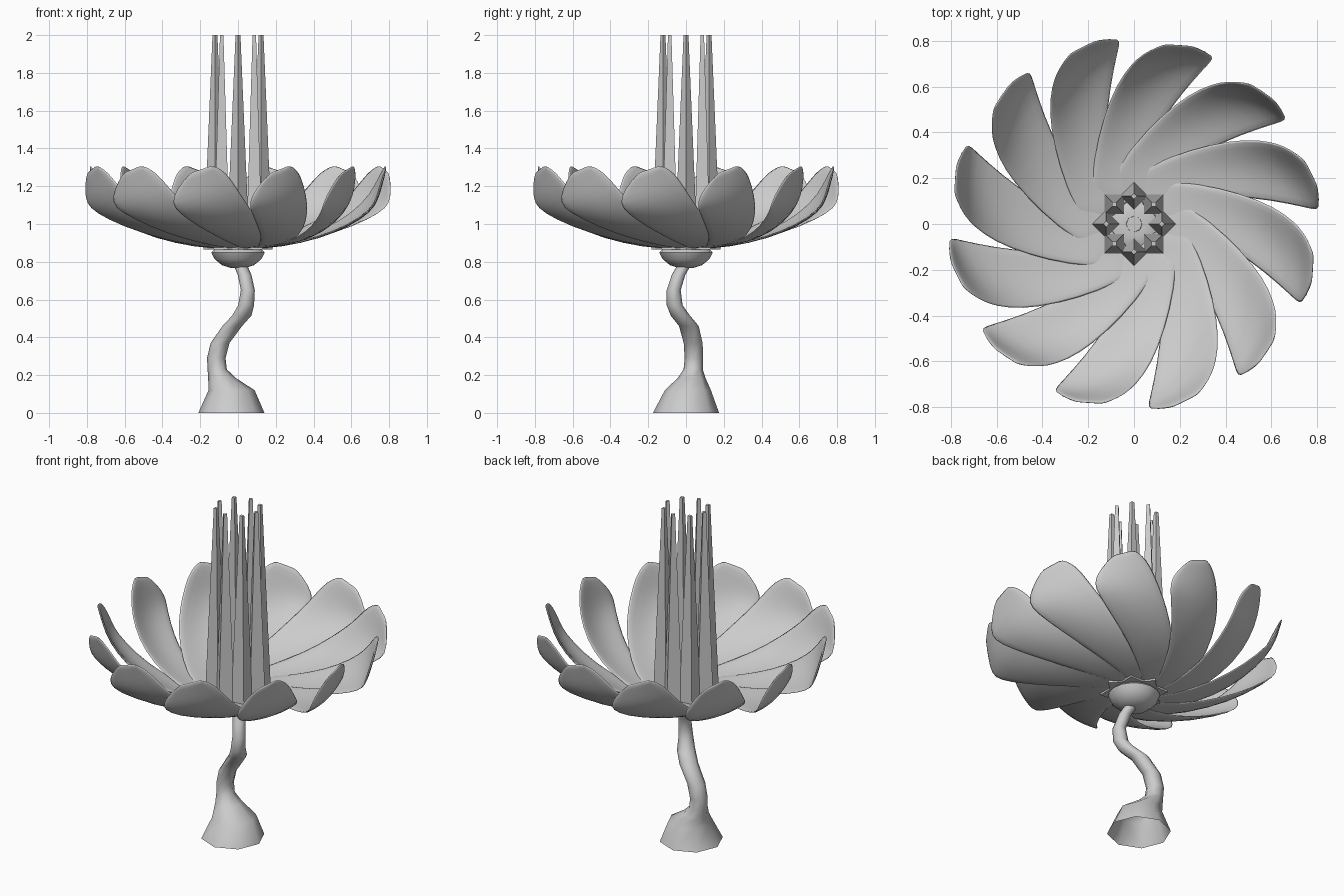
import bpy, bmesh, math
from mathutils import Vector, Matrix

if "Cube" in bpy.data.objects:
    bpy.data.objects.remove(bpy.data.objects["Cube"])

grey = bpy.data.materials.new("light_grey")
grey.diffuse_color = (0.6, 0.6, 0.6, 1)
grey.use_nodes = True
grey.node_tree.nodes["Principled BSDF"].inputs["Base Color"].default_value = grey.diffuse_color


def make(name, bm, smooth=None):
    bmesh.ops.recalc_face_normals(bm, faces=bm.faces)
    me = bpy.data.meshes.new(name)
    bm.to_mesh(me)
    bm.free()
    me.materials.append(grey)
    ob = bpy.data.objects.new(name, me)
    bpy.context.collection.objects.link(ob)
    if smooth:
        bpy.context.view_layer.objects.active = ob
        ob.select_set(True)
        bpy.ops.object.shade_smooth_by_angle(angle=math.radians(smooth))
        ob.select_set(False)
    return ob


def grid(bm, rows, closed=False):
    """Skin rows of points with quads."""
    vs = [[bm.verts.new(p) for p in r] for r in rows]
    n = len(vs[0])
    for a, b in zip(vs, vs[1:]):
        for i in range(n if closed else n - 1):
            j = (i + 1) % n
            bm.faces.new((a[i], a[j], b[j], b[i]))
    return vs


def ring(x, y, z, r, n=8, turn=0.0):
    return [(x + r * math.cos(turn + math.tau * i / n),
             y + r * math.sin(turn + math.tau * i / n), z) for i in range(n)]


# Winding stem with a flared, open foot: x, y, z, radius
stem = [(-0.035, 0, 0, 0.175), (-0.034, 0.01, 0.12, 0.122), (-0.085, 0.03, 0.185, 0.073),
        (-0.11, 0.038, 0.23, 0.051), (-0.115, 0.042, 0.29, 0.049), (-0.095, 0.038, 0.37, 0.050),
        (-0.03, 0.015, 0.46, 0.052), (0.02, -0.03, 0.515, 0.051), (0.043, -0.06, 0.57, 0.042),
        (0.052, -0.065, 0.65, 0.037), (0.035, -0.04, 0.73, 0.036), (0.01, -0.005, 0.79, 0.036),
        (0, 0, 0.89, 0.035)]
bm = bmesh.new()
grid(bm, [ring(*s) for s in stem], True)
make("stem", bm, 60)

# Calyx bulb under the petals
bm = bmesh.new()
prof = [(0.04, 0.768), (0.085, 0.782), (0.125, 0.815), (0.142, 0.85), (0.12, 0.872), (0.05, 0.88)]
vs = grid(bm, [ring(0, 0, z, r, 16) for r, z in prof], True)
bm.faces.new(vs[0])
bm.faces.new(vs[-1])
make("calyx", bm, 50)

# Petal rows from base to tip: clockwise edge, counter-clockwise edge, outward sag
petal = [((0.03, -0.06, 0.872), (0.19, -0.11, 0.885), 0.0),
         ((0.0, -0.22, 0.88), (0.18, -0.28, 0.91), 0.006),
         ((-0.10, -0.42, 0.925), (0.135, -0.47, 0.975), 0.015),
         ((-0.22, -0.58, 0.99), (0.08, -0.61, 1.065), 0.025),
         ((-0.32, -0.69, 1.06), (0.015, -0.70, 1.16), 0.028),
         ((-0.355, -0.725, 1.11), (-0.04, -0.745, 1.25), 0.022),
         ((-0.33, -0.745, 1.18), (-0.085, -0.767, 1.29), 0.012),
         ((-0.255, -0.778, 1.272), (-0.135, -0.785, 1.312), 0.0)]
COLS = 5
rows = []
for a, b, sag in petal:
    a, b = Vector(a), Vector(b)
    rows.append([a.lerp(b, i / (COLS - 1))
                 + Vector((0, -0.6, -0.8)) * sag * math.sin(math.pi * i / (COLS - 1))
                 for i in range(COLS)])
for k in range(12):
    bm = bmesh.new()
    grid(bm, rows)
    bm.transform(Matrix.Rotation(math.radians(30 * k), 4, 'Z'))
    ob = make(f"petal_{k + 1}", bm, 60)
    solid = ob.modifiers.new("thickness", 'SOLIDIFY')
    solid.thickness = 0.012
    solid.offset = 0
    sub = ob.modifiers.new("soften", 'SUBSURF')
    sub.levels = sub.render_levels = 1

# Ring of eight tapering square stamens
for k in range(8):
    t = math.tau * k / 8
    x, y = 0.122 * math.cos(t), 0.122 * math.sin(t)
    bm = bmesh.new()
    vs = grid(bm, [ring(x, y, 0.865, 0.061, 4, t), ring(x, y, 2.0, 0.013, 4, t)], True)
    bm.faces.new(vs[0])
    bm.faces.new(vs[1])
    make(f"stamen_{k + 1}", bm)
